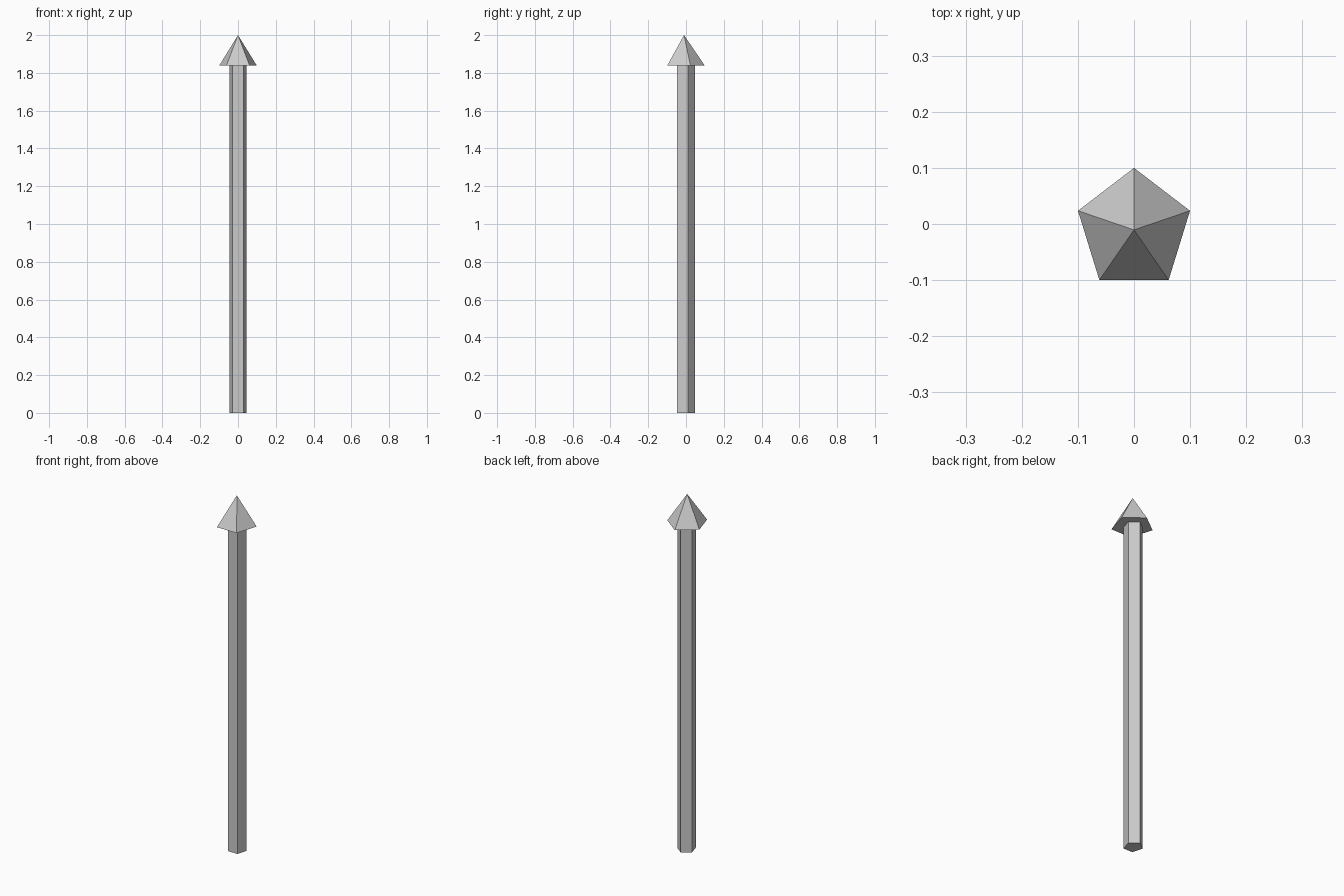
import bpy, bmesh
from math import sin, cos, tau

if "Cube" in bpy.data.objects:
    bpy.data.objects.remove(bpy.data.objects["Cube"])

SIDES = 5


def ring(bm, rx, ry, cy, z):
    """Pentagon with one corner pointing to the back (+y)."""
    return [bm.verts.new((rx * sin(-tau * i / SIDES),
                          cy + ry * cos(tau * i / SIDES), z))
            for i in range(SIDES)]


def finish(bm, name):
    bmesh.ops.recalc_face_normals(bm, faces=bm.faces)
    mesh = bpy.data.meshes.new(name)
    bm.to_mesh(mesh)
    bm.free()
    obj = bpy.data.objects.new(name, mesh)
    bpy.context.collection.objects.link(obj)


HEAD_Z = 1.838

# Long five-sided shaft
bm = bmesh.new()
low = ring(bm, 0.0485, 0.052, -0.005, 0)
high = ring(bm, 0.0485, 0.052, -0.005, HEAD_Z)
for i in range(SIDES):
    j = (i + 1) % SIDES
    bm.faces.new((low[i], low[j], high[j], high[i]))
bm.faces.new(low)
bm.faces.new(high)
finish(bm, "shaft")

# Pointed five-sided head with a flat underside
bm = bmesh.new()
base = ring(bm, 0.105, 0.1105, -0.0105, HEAD_Z)
tip = bm.verts.new((0, -0.0105, 2))
for i in range(SIDES):
    bm.faces.new((base[i], base[(i + 1) % SIDES], tip))
bm.faces.new(base)
finish(bm, "pointed_head")
